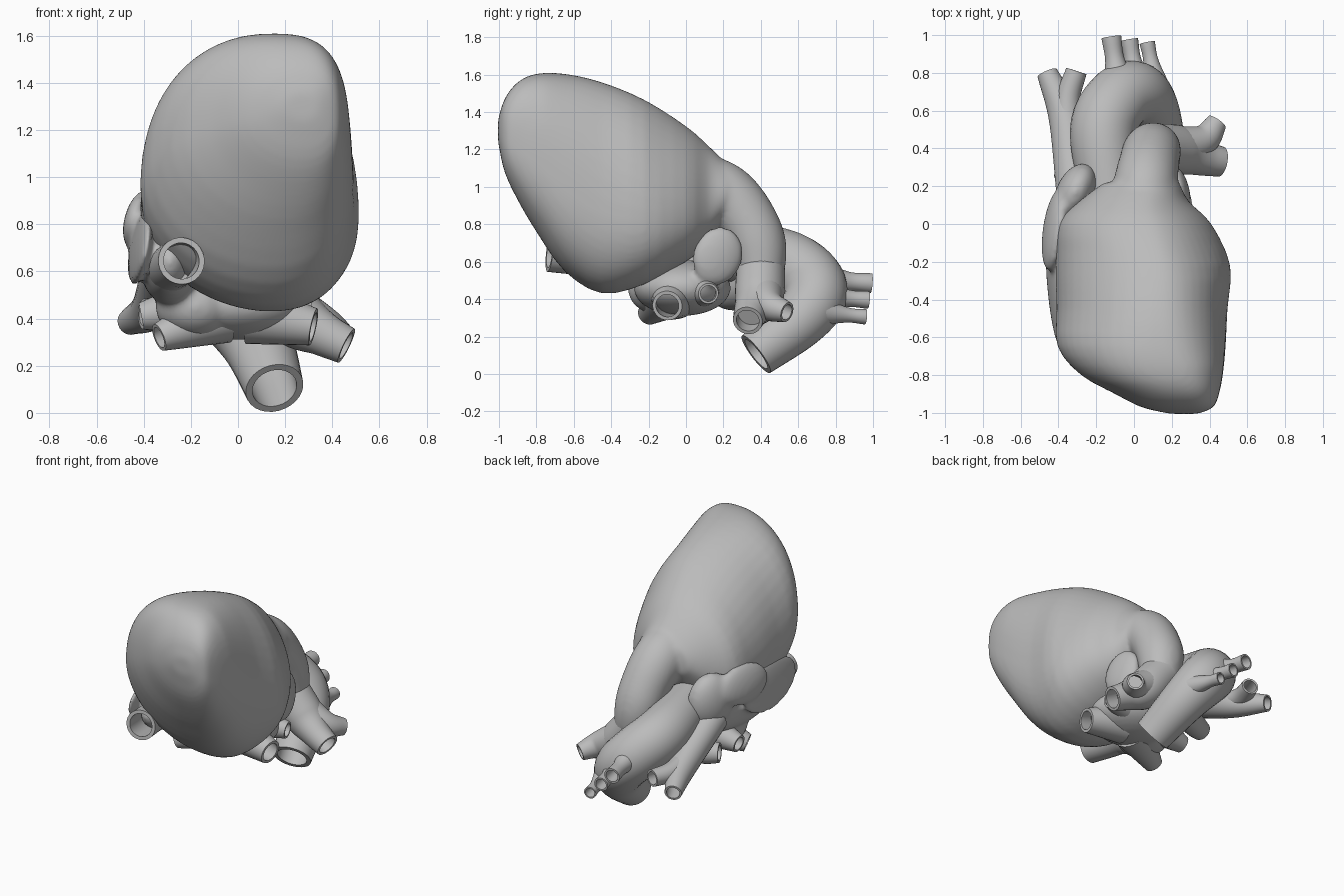
import bpy, bmesh, math
from mathutils import Vector, Matrix, Euler

cube = bpy.data.objects.get("Cube")
if cube:
    bpy.data.objects.remove(cube, do_unlink=True)

GREY = (0.5, 0.5, 0.5, 1)
mat = bpy.data.materials.new("plain_grey")
mat.use_nodes = True
mat.diffuse_color = GREY
mat.node_tree.nodes["Principled BSDF"].inputs["Base Color"].default_value = GREY


def finish(name, bm, fuse=False):
    """Turn a bmesh into a smooth object, optionally fusing its shells."""
    bmesh.ops.recalc_face_normals(bm, faces=bm.faces)
    mesh = bpy.data.meshes.new(name)
    bm.to_mesh(mesh)
    bm.free()
    mesh.materials.append(mat)
    ob = bpy.data.objects.new(name, mesh)
    bpy.context.collection.objects.link(ob)
    bpy.ops.object.select_all(action="DESELECT")
    ob.select_set(True)
    bpy.context.view_layer.objects.active = ob
    if fuse:
        remesh = ob.modifiers.new("fuse", "REMESH")
        remesh.mode = "VOXEL"
        remesh.voxel_size = 0.014
        remesh.use_smooth_shade = True
        soften = ob.modifiers.new("soften", "SMOOTH")
        soften.factor = 0.5
        soften.iterations = 14
        bpy.ops.object.shade_smooth()
    else:
        bpy.ops.object.shade_smooth_by_angle(angle=math.radians(45))


def skin(bm, rings):
    """Bridge a list of point rings and cap both ends."""
    loops = [[bm.verts.new(p) for p in ring] for ring in rings]
    for a, b in zip(loops, loops[1:]):
        for i in range(len(a)):
            bm.faces.new((a[i - 1], a[i], b[i], b[i - 1]))
    bm.faces.new(loops[0])
    bm.faces.new(loops[-1])


def spline(rows, steps=6):
    """Smooth interpolation through rows of values."""
    rows = [Vector(r) for r in rows]
    ext = [rows[0] * 2 - rows[1]] + rows + [rows[-1] * 2 - rows[-2]]
    out = []
    for a, b, c, d in zip(ext, ext[1:], ext[2:], ext[3:]):
        for k in range(steps):
            t = k / steps
            out.append(0.5 * (2 * b + (c - a) * t + (2 * a - 5 * b + 4 * c - d) * t * t
                              + (3 * b - a - 3 * c + d) * t ** 3))
    return out + [rows[-1]]


def ring(centre, u, v, radius, sides=28):
    angles = [math.tau * i / sides for i in range(sides)]
    return [centre + radius * (u * math.cos(w) + v * math.sin(w)) for w in angles]


def tube(bm, *points, hollow=True):
    """Vessel through (x, y, z, radius) points, with a bore at its far end."""
    path = spline(points)
    last = len(path) - 1
    side = Vector((0.3, 0.2, 1))
    frames = []
    for i, p in enumerate(path):
        along = (path[min(i + 1, last)] - path[max(i - 1, 0)]).to_3d().normalized()
        side = (side - along * side.dot(along)).normalized()
        frames.append((p.to_3d(), side.copy(), along.cross(side), p[3]))
    rings = [ring(*f) for f in frames]
    if hollow:
        rings += [ring(c, u, v, r * 0.77) for c, u, v, r in frames[:-7:-1]]
    skin(bm, rings)


def vessel(name, *points):
    bm = bmesh.new()
    tube(bm, *points)
    finish(name, bm)


def blob(bm, centre, radii, rot=(0, 0, 0)):
    turn = Euler([math.radians(a) for a in rot]).to_matrix().to_4x4()
    bmesh.ops.create_icosphere(
        bm, subdivisions=4, radius=1,
        matrix=Matrix.Translation(centre) @ turn @ Matrix.Diagonal((*radii, 1)))


def section(y, left, right, low, high, sides=48):
    """Rounded cross-section: square-shouldered in front, ridged behind."""
    back = min(max((y + .75) / .6, 0), 1)
    xm = left + 0.6 * (right - left)
    zm = low + (0.45 - 0.09 * back) * (high - low)
    upper_right, upper_left = 0.7 + 0.4 * back, 0.92 + 0.1 * back
    points = []
    for i in range(sides):
        angle = math.tau * (i + 0.5) / sides
        c, s = math.cos(angle), math.sin(angle)
        if s > 0:
            power = upper_right if c > 0 else upper_left
        else:
            power = 0.85 if c > 0 else 1.05
        x = abs(c) ** power * ((right if c > 0 else left) - xm)
        z = abs(s) ** power * ((high if s > 0 else low) - zm)
        points.append((xm + x, y, zm + z))
    return points


# Ventricles, lofted from the apex back to the outflow
bm = bmesh.new()
profile = [(-1.005, .19, .34, 1.24, 1.36), (-.97, .04, .42, 1.08, 1.47),
           (-.9, -.1, .45, .93, 1.56), (-.8, -.28, .47, .76, 1.605),
           (-.65, -.405, .485, .55, 1.605), (-.45, -.41, .495, .43, 1.56),
           (-.22, -.415, .51, .48, 1.465), (0, -.4, .41, .6, 1.325),
           (.12, -.29, .29, .7, 1.22), (.22, -.16, .24, .86, 1.12)]
skin(bm, [section(*row) for row in spline(profile, 3)])
# Pulmonary trunk grows out of the ventricles
tube(bm, (.05, .04, 1.02, .17), (.06, .2, .96, .17), (.08, .32, .83, .16),
     (.1, .39, .66, .15), (.14, .4, .42, .1), hollow=False)
finish("ventricles_and_trunk", bm, fuse=True)

# Atria and their ear-shaped appendages
bm = bmesh.new()
blob(bm, (-.29, -.18, .64), (.13, .44, .18))
blob(bm, (-.31, .17, .75), (.1, .16, .19), (0, 0, -25))
blob(bm, (-.42, -.03, .82), (.055, .22, .13), (0, 15, -8))
blob(bm, (-.415, -.33, .7), (.035, .33, .16), (0, 10, 5))
blob(bm, (0, -.02, .46), (.29, .26, .15))
blob(bm, (-.18, -.12, .45), (.17, .19, .14))
blob(bm, (.24, .17, .63), (.055, .135, .16), (-20, 0, 12))
finish("atria", bm, fuse=True)

# Aorta arching back and down to its open end
vessel("aorta", (-.12, .1, .68, .15), (-.165, .48, .61, .175), (-.09, .65, .52, .175),
       (.01, .69, .41, .17), (.09, .6, .28, .15), (.155, .375, .105, .125))

# Three branches along the top of the arch
for i in range(3):
    x, z = -.12 + .095 * i, .485 - .09 * i
    width = .053 - .006 * i
    vessel(f"arch_branch_{i + 1}", (x + .05, .7, z + .03, width * 2),
           (x + .02, .86, z + .01, width), (x, .99 - .015 * i, z, width))

# Lung arteries
vessel("left_lung_artery_lower", (.11, .4, .56, .13), (.24, .39, .41, .13),
       (.36, .35, .335, .095), (.46, .33, .285, .08))
vessel("left_lung_artery_upper", (.18, .4, .46, .12), (.36, .44, .37, .085),
       (.44, .54, .33, .055))
vessel("right_lung_artery", (.1, .4, .45, .11), (-.28, .25, .42, .08), (-.4, .2, .42, .065))

# Great veins entering the right atrium
vessel("upper_vena_cava", (-.31, .15, .62, .1), (-.36, .55, .45, .09), (-.46, .8, .385, .055))
vessel("upper_vena_cava_branch", (-.35, .48, .47, .08), (-.35, .66, .45, .065),
       (-.305, .81, .45, .056))
vessel("lower_vena_cava", (-.29, -.2, .6, .12), (-.28, -.5, .62, .1), (-.24, -.73, .645, .1))

# Lung veins entering the left atrium
vessel("left_lung_vein_front", (.06, -.06, .42, .13), (.32, -.1, .365, .08))
vessel("left_lung_vein_back", (.1, .08, .45, .1), (.3, .12, .43, .055))
vessel("right_lung_vein_front", (-.08, -.1, .42, .13), (-.335, -.2, .32, .06))
vessel("right_lung_vein_back", (-.15, 0, .46, .12), (-.41, 0, .41, .058))
